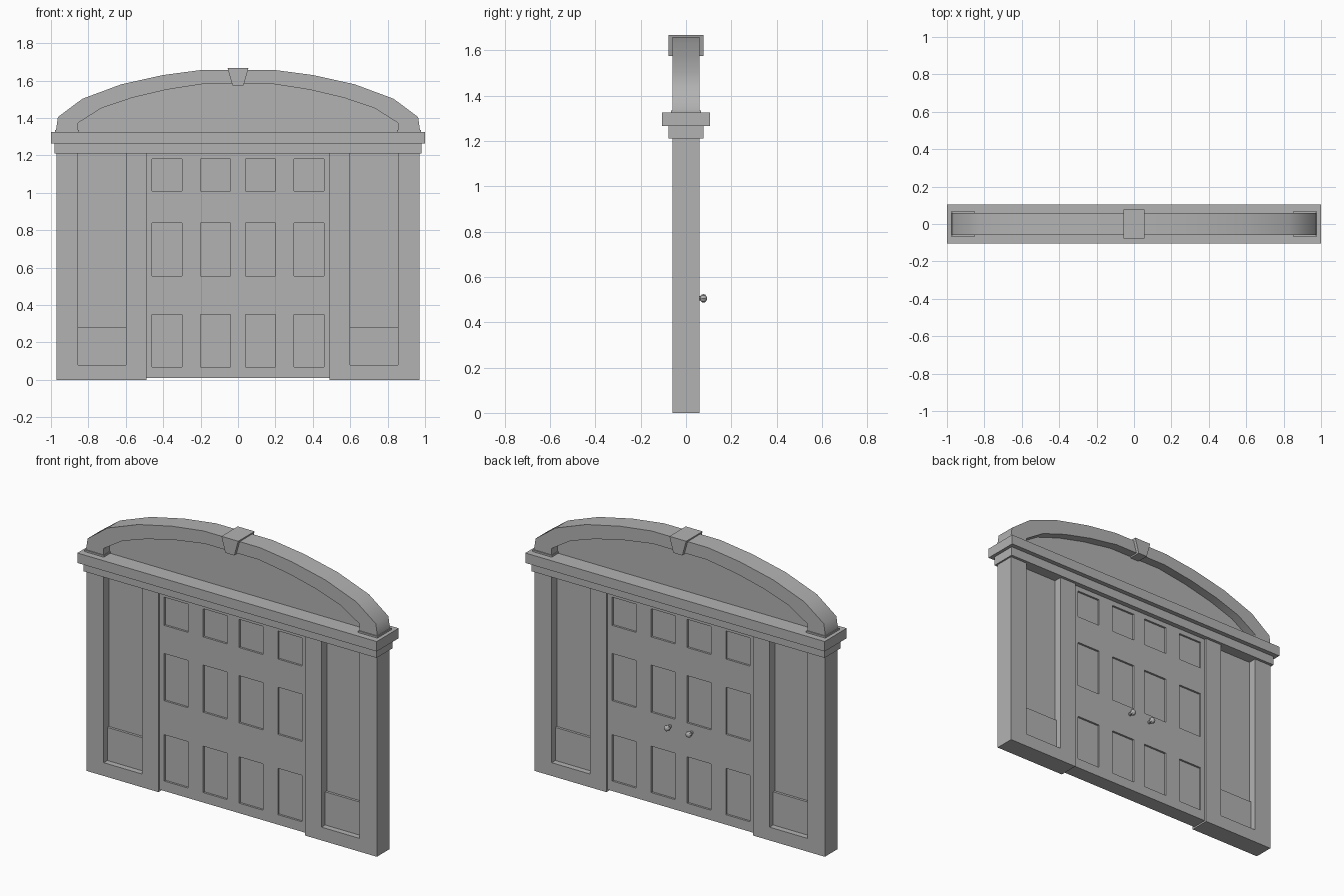
import bpy, bmesh, math
from mathutils import Matrix

if "Cube" in bpy.data.objects:
    bpy.data.objects.remove(bpy.data.objects["Cube"], do_unlink=True)

grey = bpy.data.materials.new("plain grey")
grey.use_nodes = True
colour = (0.45, 0.45, 0.45, 1)
grey.diffuse_color = colour
grey.node_tree.nodes["Principled BSDF"].inputs["Base Color"].default_value = colour


def finish(name, bm, smooth=None):
    bmesh.ops.recalc_face_normals(bm, faces=bm.faces)
    mesh = bpy.data.meshes.new(name)
    bm.to_mesh(mesh)
    bm.free()
    mesh.materials.append(grey)
    ob = bpy.data.objects.new(name, mesh)
    bpy.context.collection.objects.link(ob)
    if smooth:
        bpy.ops.object.select_all(action="DESELECT")
        ob.select_set(True)
        bpy.context.view_layer.objects.active = ob
        bpy.ops.object.shade_smooth_by_angle(angle=math.radians(smooth))
    return ob


def add_box(bm, x0, x1, z0, z1, depth):
    """Box centred on y = 0 with the given half depth."""
    m = Matrix.Translation(((x0 + x1) / 2, 0, (z0 + z1) / 2))
    m = m @ Matrix.Diagonal((x1 - x0, 2 * depth, z1 - z0, 1))
    bmesh.ops.create_cube(bm, size=1, matrix=m)


def box(name, x0, x1, z0, z1, depth):
    bm = bmesh.new()
    add_box(bm, x0, x1, z0, z1, depth)
    return finish(name, bm)


def prism(name, outline, depth, smooth=None):
    """Extrude an x-z outline between -depth and +depth."""
    bm = bmesh.new()
    face = bm.faces.new([bm.verts.new((x, -depth, z)) for x, z in outline])
    out = bmesh.ops.extrude_face_region(bm, geom=[face])["geom"]
    verts = [v for v in out if isinstance(v, bmesh.types.BMVert)]
    bmesh.ops.translate(bm, verts=verts, vec=(0, 2 * depth, 0))
    return finish(name, bm, smooth)


def mirrored(half):
    return half + [(-x, z) for x, z in reversed(half)]


WALL, TOP = 0.06, 1.21

# Side bays: posts, sill, recessed light and lower panel
for side, s in (("left", 1), ("right", -1)):
    def bay(part, a, b, z0, z1, depth):
        x0, x1 = sorted((s * a, s * b))
        box(f"{side}_{part}", x0, x1, z0, z1, depth)
    bay("outer_post", 0.855, 0.97, 0, TOP, WALL)
    bay("inner_post", 0.49, 0.60, 0, TOP, WALL)
    bay("sill", 0.60, 0.855, 0, 0.08, WALL)
    bay("lower_panel", 0.60, 0.855, 0.08, 0.28, 0.025)
    bay("side_light", 0.60, 0.855, 0.28, TOP, 0.01)
    bay("arch_plinth", 0.85, 0.978, 1.325, 1.335, 0.067)

# Double door: core slab with rails and stiles framing the panels
columns = [(-0.46, -0.30), (-0.20, -0.04), (0.04, 0.20), (0.30, 0.46)]
rows = [(0.07, 0.35), (0.555, 0.84), (1.01, 1.18)]
box("door_core", -0.49, 0.49, 0.01, TOP, 0.035)
frame = bmesh.new()
z_edges = [0.01] + [z for row in rows for z in row] + [TOP]
x_edges = [-0.49] + [x for col in columns for x in col] + [0.49]
for z0, z1 in zip(z_edges[::2], z_edges[1::2]):
    add_box(frame, -0.49, 0.49, z0, z1, 0.047)
for z0, z1 in rows:
    for x0, x1 in zip(x_edges[::2], x_edges[1::2]):
        add_box(frame, x0, x1, z0, z1, 0.047)
finish("door_frame", frame)

# Door knobs on the back
for side, x in (("left", 0.072), ("right", -0.072)):
    bm = bmesh.new()
    turn = Matrix.Rotation(math.pi / 2, 4, "X")
    bmesh.ops.create_cone(bm, cap_ends=True, segments=8, radius1=0.01, radius2=0.01, depth=0.03,
                          matrix=Matrix.Translation((x, 0.055, 0.505)) @ turn)
    bmesh.ops.create_uvsphere(bm, u_segments=8, v_segments=6, radius=0.019,
                              matrix=Matrix.Translation((x, 0.077, 0.505)) @ turn
                              @ Matrix.Diagonal((1, 1, 0.85, 1)))
    finish(f"{side}_door_knob", bm)

# Entablature
box("frieze", -0.98, 0.98, TOP, 1.27, 0.077)
box("cornice", -1, 1, 1.265, 1.325, 0.105)

# Arched pediment with infill and keystone
outer = [(0.973, 1.335), (0.963, 1.405), (0.832, 1.503), (0.625, 1.58), (0.4, 1.63), (0.188, 1.658)]
inner = [(0.855, 1.335), (0.855, 1.374), (0.73, 1.453), (0.567, 1.508), (0.38, 1.552), (0.18, 1.583)]
prism("arch", mirrored(outer) + mirrored(inner)[::-1], WALL, 50)
prism("arch_infill", mirrored([(0.86, 1.32)] + inner[1:]), 0.005)
prism("keystone", mirrored([(0.03, 1.575), (0.056, 1.668)]), 0.078)
